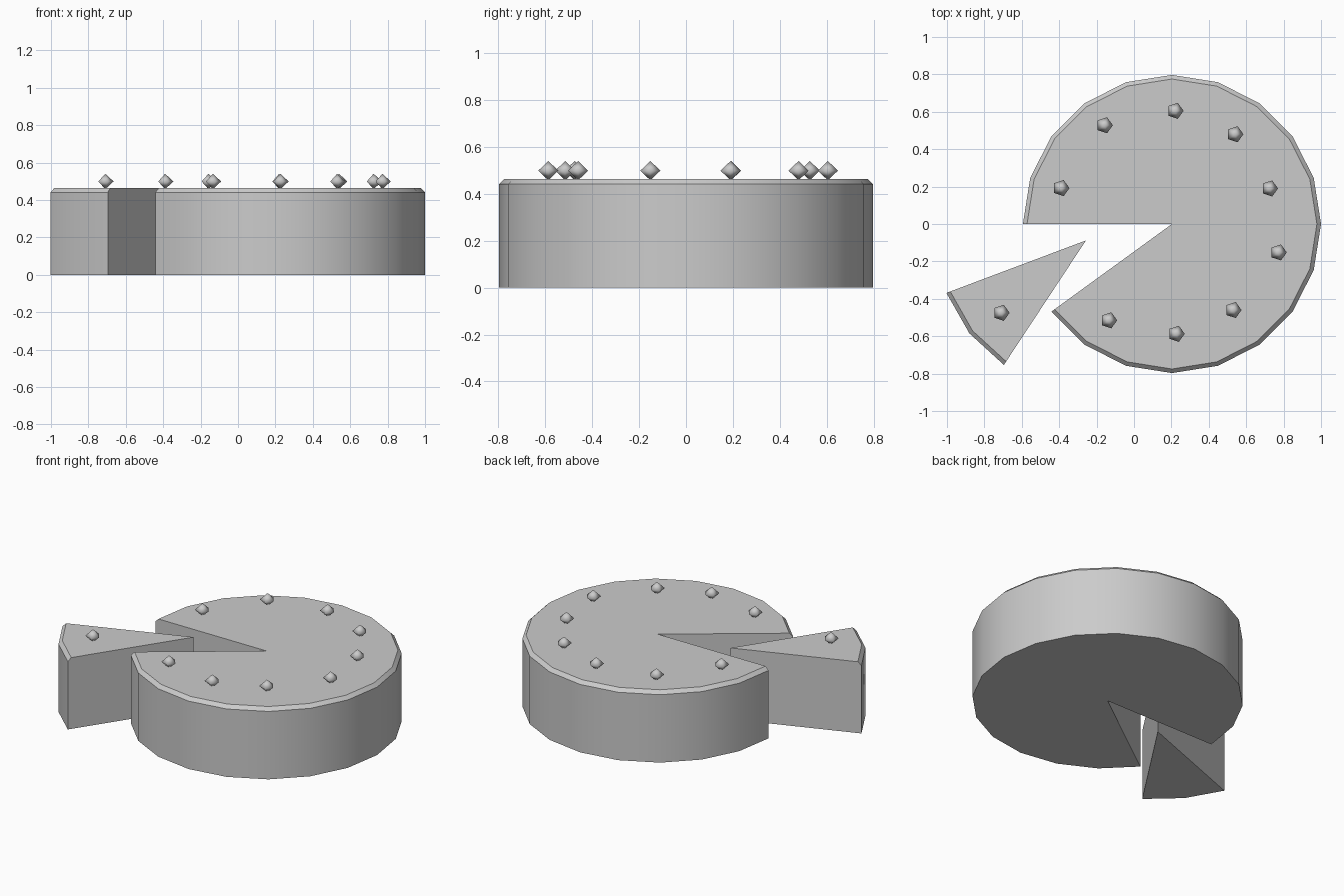
import bpy, bmesh
from math import cos, sin, radians

if "Cube" in bpy.data.objects:
    bpy.data.objects.remove(bpy.data.objects["Cube"])

R, TOP, BEVEL = 0.797, 0.463, 0.022


def finish(name, bm, angle):
    bmesh.ops.recalc_face_normals(bm, faces=bm.faces)
    mesh = bpy.data.meshes.new(name)
    bm.to_mesh(mesh)
    bm.free()
    ob = bpy.data.objects.new(name, mesh)
    bpy.context.collection.objects.link(ob)
    bpy.ops.object.select_all(action='DESELECT')
    ob.select_set(True)
    bpy.context.view_layer.objects.active = ob
    bpy.ops.object.shade_smooth_by_angle(angle=radians(angle))
    return ob


def wedge(name, apex, start, steps):
    """Sector of a 20-sided cake with a chamfered outer rim."""
    bm = bmesh.new()
    angles = [radians(start + 18 * i) for i in range(steps + 1)]
    ax, ay = apex
    rings = [[bm.verts.new((ax + r * cos(a), ay + r * sin(a), z)) for a in angles]
             for r, z in ((R, 0), (R, TOP - BEVEL), (R - BEVEL, TOP))]
    low, high = bm.verts.new((ax, ay, 0)), bm.verts.new((ax, ay, TOP))
    # outer wall and chamfer
    for a, b in zip(rings, rings[1:]):
        for i in range(steps):
            bm.faces.new((a[i], a[i + 1], b[i + 1], b[i]))
    # bottom, top and the two cut faces
    bm.faces.new([low] + rings[0])
    bm.faces.new([high] + rings[2])
    for i in (0, -1):
        bm.faces.new([low] + [r[i] for r in rings] + [high])
    return finish(name, bm, 30)


# cake with one slice pulled out
wedge("cake_body", (0.203, 0), 216, 18)
wedge("cake_slice", (-0.257, -0.088), 200.6, 2)

# five-sided toppings around the rim, the last one on the slice
spots = [(0.22, 0.605), (0.54, 0.48), (0.725, 0.19), (0.772, -0.152), (0.53, -0.46),
         (0.226, -0.587), (-0.135, -0.515), (-0.39, 0.192), (-0.158, 0.528), (-0.71, -0.475)]
for n, (x, y) in enumerate(spots, 1):
    bm = bmesh.new()
    ring = [bm.verts.new((0.045 * cos(radians(72 * i)), 0.045 * sin(radians(72 * i)), 0))
            for i in range(5)]
    for z in (0.041, -0.041):
        tip = bm.verts.new((0, 0, z))
        for i in range(5):
            bm.faces.new((ring[i], ring[(i + 1) % 5], tip))
    finish(f"topping_{n}", bm, 180).location = (x, y, 0.499)
